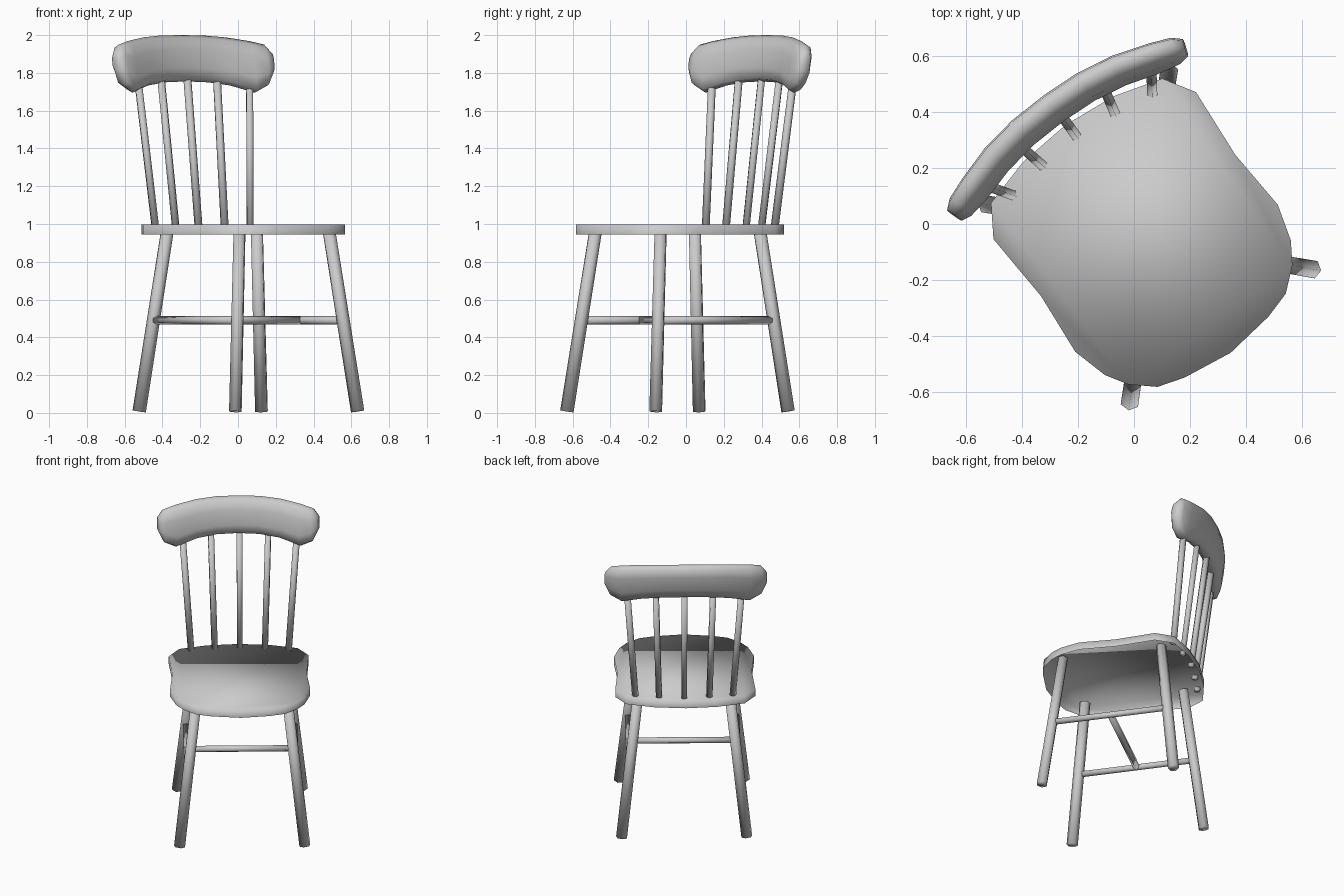
import bpy, bmesh, math
from mathutils import Matrix, Vector

if "Cube" in bpy.data.objects:
    bpy.data.objects.remove(bpy.data.objects["Cube"])

# The chair is modelled facing -y, then turned about z
TURN = Matrix.Rotation(math.radians(36), 4, 'Z') @ Matrix.Translation((0.009, 0, 0))
ROD_SHIFT = Vector((0.009, -0.004, 0))


def finish(name, bm):
    bm.transform(TURN)
    for f in bm.faces:
        f.smooth = True
    me = bpy.data.meshes.new(name)
    bm.to_mesh(me)
    bm.free()
    ob = bpy.data.objects.new(name, me)
    bpy.context.collection.objects.link(ob)
    return ob


def rod(name, a, b, r1, r2, sides=6):
    a, b = Vector(a) + ROD_SHIFT, Vector(b) + ROD_SHIFT
    d = b - a
    m = Matrix.Translation((a + b) / 2) @ d.to_track_quat('Z', 'Y').to_matrix().to_4x4()
    bm = bmesh.new()
    bmesh.ops.create_cone(bm, cap_ends=True, segments=sides, radius1=r1, radius2=r2,
                          depth=d.length, matrix=m)
    return finish(name, bm)


# Seat: waisted outline, mirrored, with a rim and an open underside
half = [(0, -0.575), (0.185, -0.55), (0.283, -0.52), (0.362, -0.452), (0.41, -0.376),
        (0.447, -0.246), (0.429, -0.013), (0.447, 0.251), (0.378, 0.361), (0.2, 0.412), (0, 0.43)]
outline = half + [(-x, y) for x, y in half[-2:0:-1]]
bm = bmesh.new()
top = [bm.verts.new((x, y, 0.997)) for x, y in outline]
low = [bm.verts.new((x, y, 0.945)) for x, y in outline]
n = len(outline)
bm.faces.new(top)
for i in range(n):
    j = (i + 1) % n
    bm.faces.new((low[i], low[j], top[j], top[i]))
finish("seat", bm)

# Splayed legs and side stretchers
for side, s in (("left", -1), ("right", 1)):
    rod(f"front_{side}_leg", (s * 0.4, -0.498, 0.008), (s * 0.291, -0.386, 0.98), 0.036, 0.034)
    rod(f"back_{side}_leg", (s * 0.4, 0.368, 0.008), (s * 0.291, 0.26, 0.98), 0.036, 0.034)
    rod(f"{side}_stretcher", (s * 0.346, -0.442, 0.49), (s * 0.346, 0.314, 0.49), 0.022, 0.022)
rod("cross_stretcher", (-0.346, -0.06, 0.49), (0.346, -0.06, 0.49), 0.022, 0.022)

# Back spindles, fanning out upwards from the seat into the top rail
spindles = [(-0.31, 0.345, -0.366, 0.428), (-0.16, 0.368, -0.183, 0.47), (0, 0.383, 0, 0.485),
            (0.16, 0.368, 0.183, 0.47), (0.31, 0.345, 0.366, 0.428)]
for i, (x0, y0, x1, y1) in enumerate(spindles):
    rod(f"spindle_{i + 1}", (x0, y0, 0.975), (x1, y1, 1.77), 0.021, 0.021)

# Top rail: oval sections (x, y, bottom, top, thickness) swept along a curve
sections = [(0, 0.503, 1.755, 2.0, 0.1), (0.14, 0.497, 1.75, 1.998, 0.1),
            (0.27, 0.475, 1.733, 1.988, 0.1), (0.4, 0.435, 1.695, 1.968, 0.096),
            (0.475, 0.413, 1.735, 1.95, 0.085), (0.51, 0.402, 1.81, 1.905, 0.058)]
path = [(-x, *rest) for x, *rest in sections[:0:-1]] + sections
profile = [(0, -1), (0.7, -0.88), (1, -0.4), (1, 0.4), (0.7, 0.85),
           (0, 1), (-0.7, 0.85), (-1, 0.4), (-1, -0.4), (-0.7, -0.88)]
bm = bmesh.new()
rings = []
for x, y, lo, hi, t in path:
    cz, h = (lo + hi) / 2, (hi - lo) / 2
    n = Vector((0.7 * x, 1)).normalized()
    rings.append([bm.verts.new((x + n.x * p * t / 2,
                                y + n.y * p * t / 2 + 0.17 * q * h,
                                cz + q * h)) for p, q in profile])
k = len(profile)
for a, b in zip(rings, rings[1:]):
    for i in range(k):
        bm.faces.new((a[i], a[(i + 1) % k], b[(i + 1) % k], b[i]))
bm.faces.new(rings[0])
bm.faces.new(rings[-1])
bmesh.ops.recalc_face_normals(bm, faces=bm.faces)
finish("top_rail", bm)
